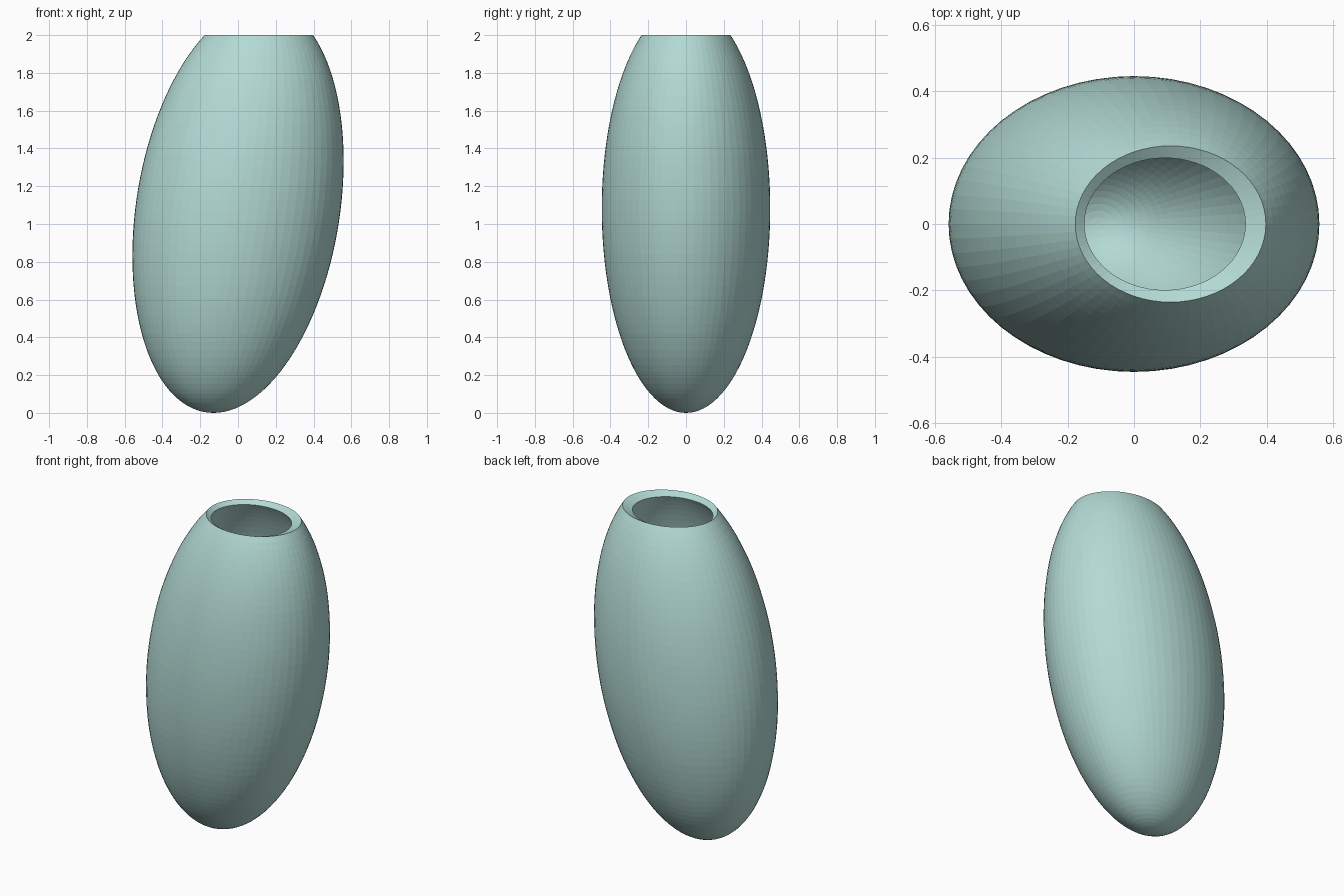
import bpy, bmesh
from math import asin, sin, cos, pi, tau
from mathutils import Matrix, Vector

if "Cube" in bpy.data.objects:
    bpy.data.objects.remove(bpy.data.objects["Cube"])

HALF_H = 1.0816            # half height of the full egg shape
RX, RY = 0.544, 0.446      # cross-section radii at mid height
LEAN = 0.12                # sideways lean per unit of height
WALL_XY, WALL_Z = 0.845, 0.9766   # inner surface relative to outer
SEGMENTS, RINGS = 64, 48

# Unit-sphere profile, from the bottom pole up to the open mouth
mouth = asin((2 - HALF_H) / HALF_H)
angles = [-pi / 2 + (mouth + pi / 2) * i / RINGS for i in range(RINGS + 1)]
profile = [Vector((cos(a), 0, sin(a))) for a in angles]

# Leaning, stretched frame shared by both walls
frame = Matrix(((RX, 0, LEAN * HALF_H, 0),
                (0, RY, 0, 0),
                (0, 0, HALF_H, HALF_H),
                (0, 0, 0, 1)))
shrink = Matrix.Diagonal((WALL_XY, WALL_XY, WALL_Z, 1))

bm = bmesh.new()


def wall(inner):
    """Revolve the profile into one wall and return its mouth edges."""
    part = bmesh.new()
    verts = [part.verts.new(p) for p in profile]
    edges = [part.edges.new(pair) for pair in zip(verts, verts[1:])]
    bmesh.ops.spin(part, geom=verts + edges, cent=(0, 0, 0), axis=(0, 0, 1),
                   angle=tau, steps=SEGMENTS, use_duplicate=False)
    bmesh.ops.remove_doubles(part, verts=part.verts, dist=1e-5)
    part.transform(frame)
    if inner:
        # thin the wall about the middle of the body
        mid = Matrix.Translation((0, 0, HALF_H))
        part.transform(mid @ shrink @ mid.inverted())
    mesh = bpy.data.meshes.new("wall")
    part.to_mesh(mesh)
    part.free()
    bm.from_mesh(mesh)
    bpy.data.meshes.remove(mesh)


# Outer and inner walls joined by the sloping rim
wall(False)
wall(True)
mouth_edges = [e for e in bm.edges if e.is_boundary]
bmesh.ops.bridge_loops(bm, edges=mouth_edges)
bmesh.ops.recalc_face_normals(bm, faces=bm.faces)

mesh = bpy.data.meshes.new("vase")
bm.to_mesh(mesh)
bm.free()
vase = bpy.data.objects.new("vase", mesh)
bpy.context.collection.objects.link(vase)

# Teal glaze
glaze = bpy.data.materials.new("teal_glaze")
glaze.diffuse_color = (0.45, 0.70, 0.66, 1)
glaze.use_nodes = True
glaze.node_tree.nodes["Principled BSDF"].inputs["Base Color"].default_value = glaze.diffuse_color
mesh.materials.append(glaze)
